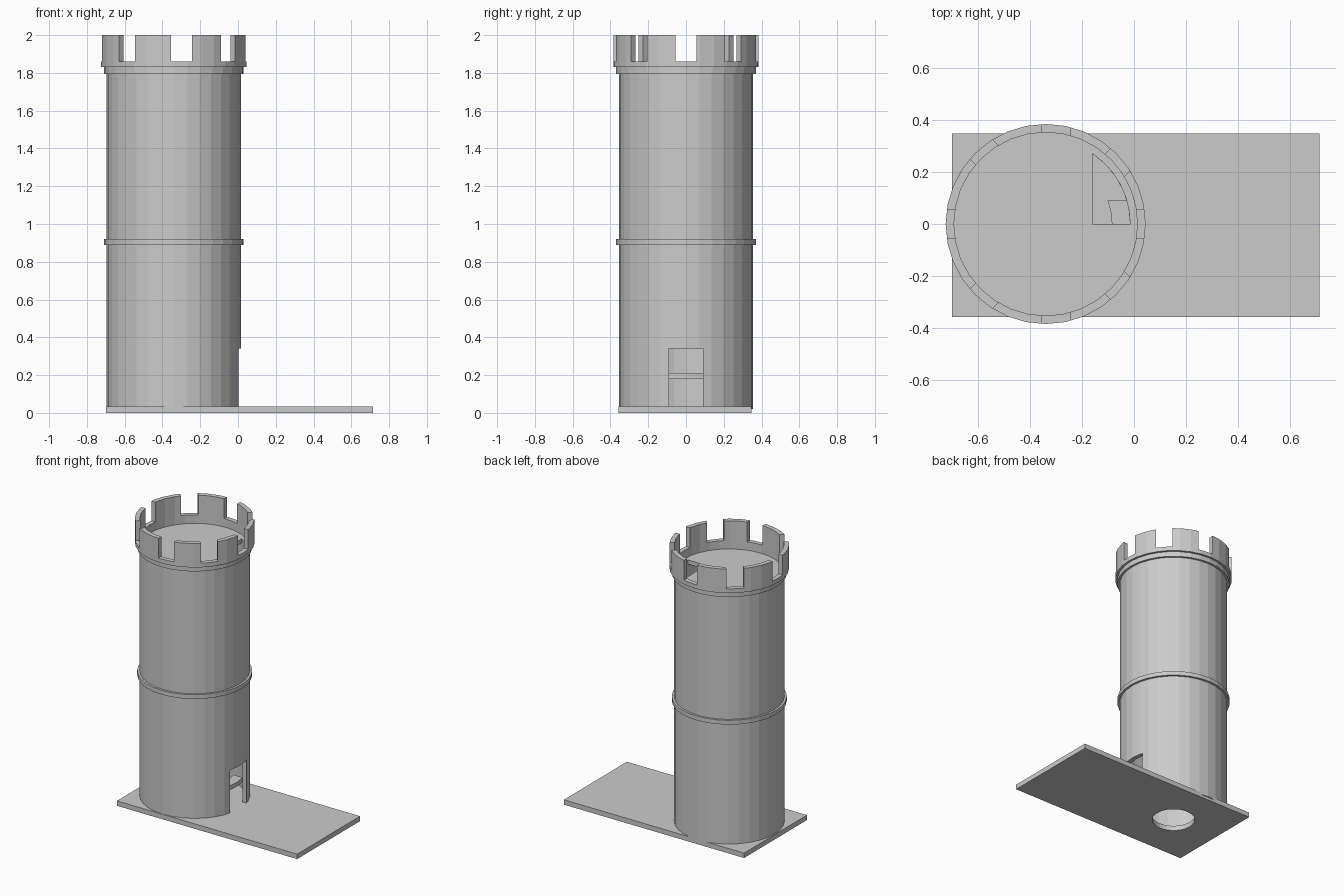
import bpy, bmesh, math
from mathutils import Matrix

if "Cube" in bpy.data.objects:
    bpy.data.objects.remove(bpy.data.objects["Cube"])

CX = -0.34      # tower axis
N = 32          # sides of the tower


def finish(bm, name):
    bmesh.ops.recalc_face_normals(bm, faces=bm.faces)
    me = bpy.data.meshes.new(name)
    bm.to_mesh(me)
    bm.free()
    ob = bpy.data.objects.new(name, me)
    bpy.context.collection.objects.link(ob)
    return ob


def lathe(name, profile):
    """Ring with a closed (radius, z) cross-section around the tower axis."""
    bm = bmesh.new()
    rings = []
    for i in range(N):
        a = 2 * math.pi * i / N
        rings.append([bm.verts.new((CX + r * math.cos(a), r * math.sin(a), z))
                      for r, z in profile])
    k = len(profile)
    for i in range(N):
        p, q = rings[i], rings[(i + 1) % N]
        for j in range(k):
            bm.faces.new((p[j], q[j], q[(j + 1) % k], p[(j + 1) % k]))
    return finish(bm, name)


def prism(name, outline, z0, z1):
    """Vertical extrusion of a flat outline."""
    bm = bmesh.new()
    f = bm.faces.new([bm.verts.new((x, y, z0)) for x, y in outline])
    top = bmesh.ops.extrude_face_region(bm, geom=[f])['geom']
    bmesh.ops.translate(bm, vec=(0, 0, z1 - z0),
                        verts=[v for v in top if isinstance(v, bmesh.types.BMVert)])
    return finish(bm, name)


def arc(r, a0, a1, n):
    return [(CX + r * math.cos(a0 + (a1 - a0) * i / n),
             r * math.sin(a0 + (a1 - a0) * i / n)) for i in range(n + 1)]


def rect(x0, x1, y0, y1):
    return [(x0, y0), (x1, y0), (x1, y1), (x0, y1)]


def cut(ob, cutter):
    mod = ob.modifiers.new("cut", 'BOOLEAN')
    mod.operation = 'DIFFERENCE'
    mod.solver = 'EXACT'
    mod.object = cutter
    bpy.context.view_layer.objects.active = ob
    bpy.ops.object.modifier_apply(modifier=mod.name)
    bpy.data.objects.remove(cutter)


# Base plate with round hole under the tower
base = prism("base_plate", rect(-0.70, 0.715, -0.358, 0.348), 0, 0.035)
cut(base, prism("hole_cutter", arc(0.14, 0, 2 * math.pi * 31 / 32, 31), -0.1, 0.1))

# Hollow tower wall with doorway
wall = lathe("tower_wall", [(0.325, 0.02), (0.355, 0.02), (0.355, 1.77), (0.325, 1.77)])
cut(wall, prism("door_cutter", rect(-0.12, 0.2, -0.09, 0.09), -0.1, 0.34))

# Curved ledge inside the doorway
h0, h1 = math.asin(0.09 / 0.255), math.asin(0.09 / 0.325)
prism("door_ledge", arc(0.255, -h0, h0, 4) + arc(0.325, h1, -h1, 4), 0.18, 0.21)

# Mid-height band
lathe("middle_band", [(0.35, 0.89), (0.37, 0.89), (0.37, 0.92), (0.35, 0.92)])

# Roof floor with stair opening
floor = prism("roof_floor", arc(0.355, 0, 2 * math.pi * (N - 1) / N, N - 1), 1.77, 1.80)
cut(floor, prism("stair_cutter",
                 [(-0.16, 0)] + arc(0.325, 0, math.acos(0.18 / 0.325), 6), 1.7, 1.9))

# Stepped parapet with eight gaps, cut by four crossing bars
parapet = lathe("parapet", [(0.353, 1.795), (0.37, 1.795), (0.37, 1.83),
                            (0.385, 1.83), (0.385, 2.0), (0.353, 2.0)])
for i in range(4):
    bar = prism("gap_cutter", rect(-0.6, 0.6, -0.056, 0.056), 1.86, 2.1)
    bar.data.transform(Matrix.Translation((-0.30, 0, 0)) @ Matrix.Rotation(i * math.pi / 4, 4, 'Z'))
    cut(parapet, bar)
